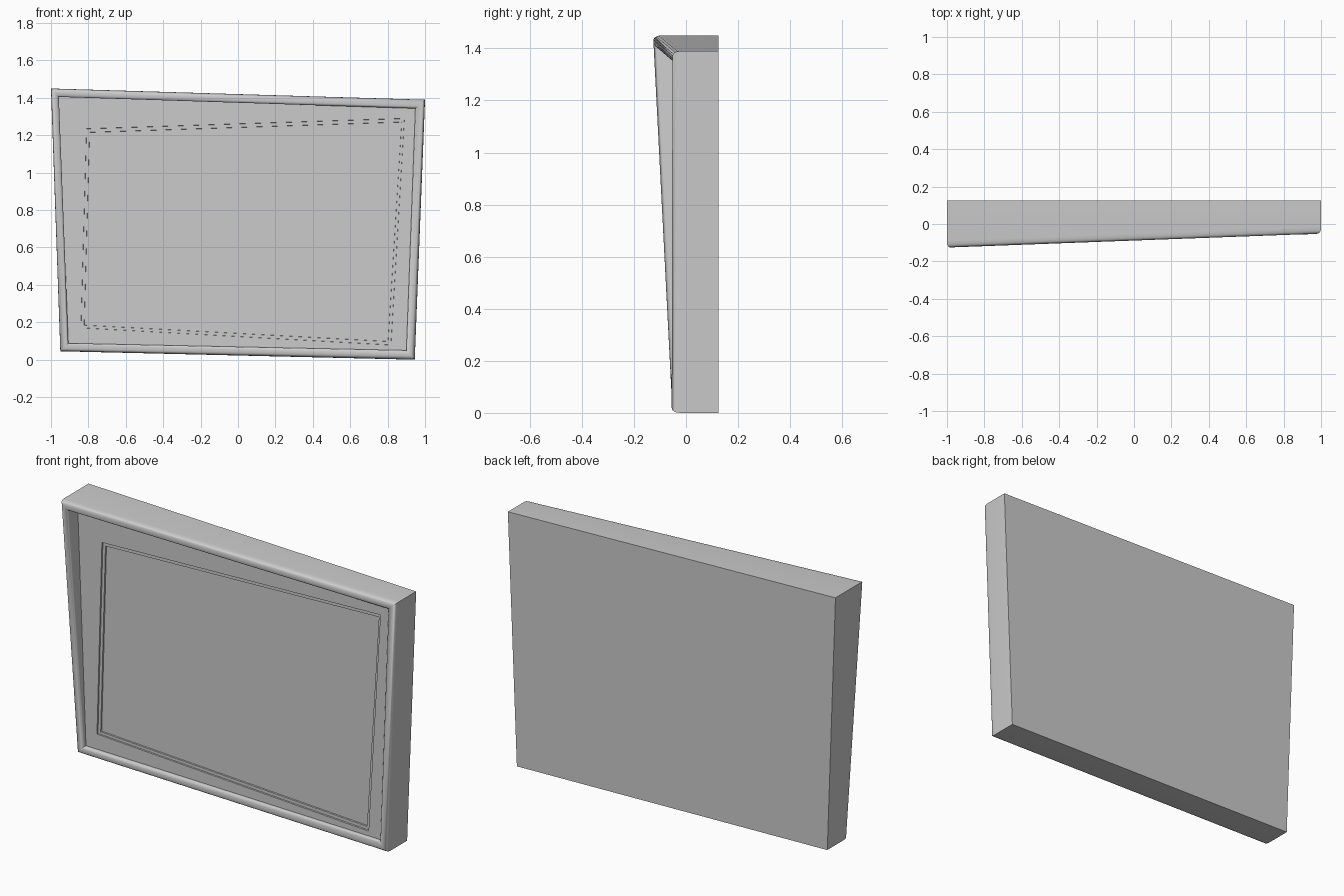
import bpy, bmesh

if "Cube" in bpy.data.objects:
    bpy.data.objects.remove(bpy.data.objects["Cube"])

# corner order: top left, top right, bottom right, bottom left (x, z)
OUTER = [(-1.0, 1.45), (1.0, 1.39), (0.945, 0.0), (-0.95, 0.045)]
LIP = [(-0.958, 1.405), (0.948, 1.343), (0.90, 0.05), (-0.907, 0.088)]
WINDOW = [(-0.81, 1.235), (0.89, 1.29), (0.818, 0.078), (-0.84, 0.17)]
PICTURE = [(-0.793, 1.215), (0.875, 1.27), (0.802, 0.098), (-0.822, 0.185)]
FRONT = [-0.125, -0.052, -0.055, -0.055]      # top left corner is pulled forward
MAT_Y = [-0.03] * 4                           # the mat and picture are flat


def loop(a, b, t, ys, depth=0.0):
    """Ring of four corners between outlines a and b."""
    return [(p[0] + (q[0] - p[0]) * t, y + depth, p[1] + (q[1] - p[1]) * t)
            for p, q, y in zip(a, b, ys)]


def build(name, loops, cap_start=False, cap_end=False, smooth=False):
    """Bridge successive corner rings into one object."""
    bm = bmesh.new()
    rings = [[bm.verts.new(c) for c in ring] for ring in loops]
    for r, s in zip(rings, rings[1:]):
        for i in range(4):
            j = (i + 1) % 4
            bm.faces.new((r[i], s[i], s[j], r[j]))
    if cap_start:
        bm.faces.new(rings[0])
    if cap_end:
        bm.faces.new(rings[-1][::-1])
    bmesh.ops.recalc_face_normals(bm, faces=bm.faces)
    # an open front-facing sheet must point towards -y
    if not cap_start and sum(f.normal.y * f.calc_area() for f in bm.faces) > 0:
        bmesh.ops.reverse_faces(bm, faces=bm.faces)
    mesh = bpy.data.meshes.new(name)
    bm.to_mesh(mesh)
    bm.free()
    ob = bpy.data.objects.new(name, mesh)
    bpy.context.collection.objects.link(ob)
    if smooth:
        bpy.ops.object.select_all(action='DESELECT')
        ob.select_set(True)
        bpy.context.view_layer.objects.active = ob
        bpy.ops.object.shade_smooth_by_angle(angle=0.7)
    return ob


# frame: flat back, straight sides, rounded front lip (inward share, depth)
profile = [(0, .035), (.03, .020), (.10, .010), (.22, .003), (.38, 0),
           (.60, 0), (.76, .002), (.88, .005), (.96, .009), (1, .014)]
back = loop(OUTER, LIP, 0, [0.125] * 4)
build("frame", [back] + [loop(OUTER, LIP, t, FRONT, d) for t, d in profile]
      + [loop(OUTER, LIP, 1, MAT_Y)], cap_start=True, smooth=True)

# mat: flat border with a small stepped ledge around the window
build("mat", [loop(OUTER, LIP, 1, MAT_Y),
              loop(WINDOW, PICTURE, 0, MAT_Y),
              loop(WINDOW, PICTURE, 0.05, MAT_Y, 0.008),
              loop(WINDOW, PICTURE, 0.95, MAT_Y, 0.008),
              loop(WINDOW, PICTURE, 1, MAT_Y, 0.016)])

# picture panel set behind the mat
build("picture", [loop(WINDOW, PICTURE, 0.97, MAT_Y, 0.016),
                  loop(WINDOW, PICTURE, 1.1, MAT_Y, 0.016)], cap_end=True)
